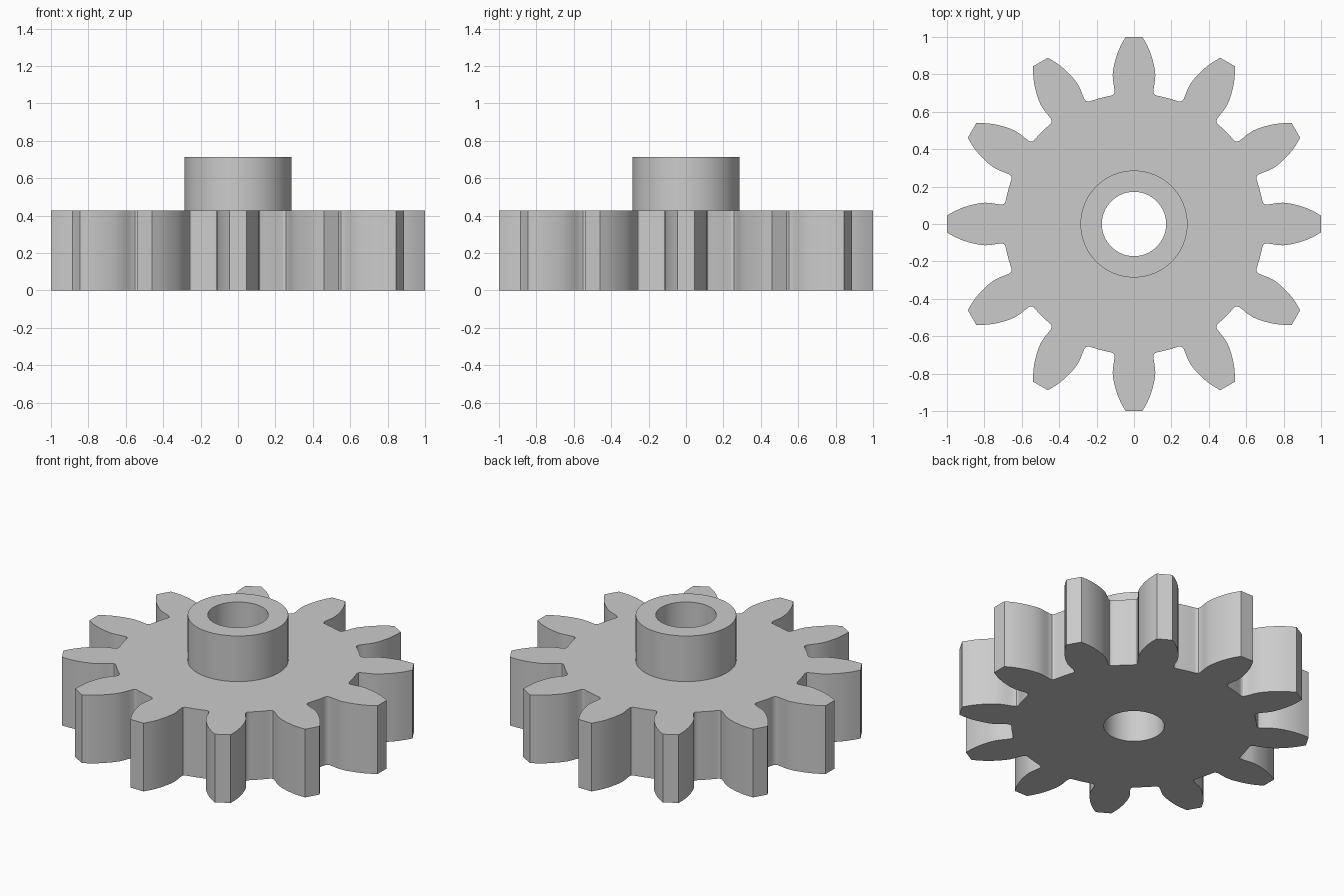
import bpy
import bmesh
from math import sin, cos, pi, atan2, hypot

TEETH = 12
FACE_HEIGHT, HUB_HEIGHT = 0.428, 0.714
HUB_RADIUS, BORE_RADIUS = 0.286, 0.172
SEGMENTS = 64

# Half a tooth pointing along +y: (half width, distance from axis), root to tip
FLANK = [(0.18, 0.673), (0.147, 0.681), (0.124, 0.686), (0.113, 0.69), (0.106, 0.698),
         (0.104, 0.71), (0.107, 0.735), (0.112, 0.765), (0.114, 0.795), (0.111, 0.825),
         (0.105, 0.855), (0.096, 0.89), (0.084, 0.925), (0.067, 0.962), (0.045, 1.0)]

cube = bpy.data.objects.get("Cube")
if cube:
    bpy.data.objects.remove(cube, do_unlink=True)

steel = bpy.data.materials.new("plain_grey")
steel.use_nodes = True
GREY = (0.6, 0.6, 0.6, 1.0)
steel.diffuse_color = GREY
steel.node_tree.nodes["Principled BSDF"].inputs["Base Color"].default_value = GREY


def gear_outline():
    # Mirror the flank, then repeat the tooth around the axis
    tooth = FLANK + [(-x, y) for x, y in reversed(FLANK[1:])]
    points = []
    for i in range(TEETH):
        turn = 2 * pi * i / TEETH
        for x, y in tooth:
            angle, radius = atan2(y, x) + turn, hypot(x, y)
            points.append((radius * cos(angle), radius * sin(angle)))
    return points


def circle(radius):
    angles = [2 * pi * i / SEGMENTS for i in range(SEGMENTS)]
    return [(radius * cos(a), radius * sin(a)) for a in angles]


bm = bmesh.new()


def ring(points, z):
    verts = [bm.verts.new((x, y, z)) for x, y in points]
    edges = [bm.edges.new((a, b)) for a, b in zip(verts, verts[1:] + verts[:1])]
    return verts, edges


def wall(lower, upper):
    a, b = lower[0], upper[0]
    for i in range(len(a)):
        j = (i + 1) % len(a)
        bm.faces.new((a[i], a[j], b[j], b[i]))


def flat(outer, inner):
    bmesh.ops.triangle_fill(bm, use_beauty=True, use_dissolve=False,
                            edges=outer[1] + inner[1], normal=(0, 0, 1))


# Closed loops of the gear, its hub and the bore
outline = gear_outline()
teeth_low, teeth_high = ring(outline, 0), ring(outline, FACE_HEIGHT)
hub_low, hub_high = ring(circle(HUB_RADIUS), FACE_HEIGHT), ring(circle(HUB_RADIUS), HUB_HEIGHT)
bore_low, bore_high = ring(circle(BORE_RADIUS), 0), ring(circle(BORE_RADIUS), HUB_HEIGHT)

# Flat rings first, then the upright walls
flat(teeth_low, bore_low)
flat(teeth_high, hub_low)
wall(teeth_low, teeth_high)
wall(hub_low, hub_high)
wall(hub_high, bore_high)
wall(bore_low, bore_high)
bmesh.ops.recalc_face_normals(bm, faces=bm.faces[:])

mesh = bpy.data.meshes.new("gear_with_hub")
bm.to_mesh(mesh)
bm.free()
mesh.materials.append(steel)
gear = bpy.data.objects.new("gear_with_hub", mesh)
bpy.context.collection.objects.link(gear)

# Rounded flanks and cylinders shade smoothly, corners stay sharp
bpy.ops.object.select_all(action='DESELECT')
gear.select_set(True)
bpy.context.view_layer.objects.active = gear
bpy.ops.object.shade_smooth_by_angle()
